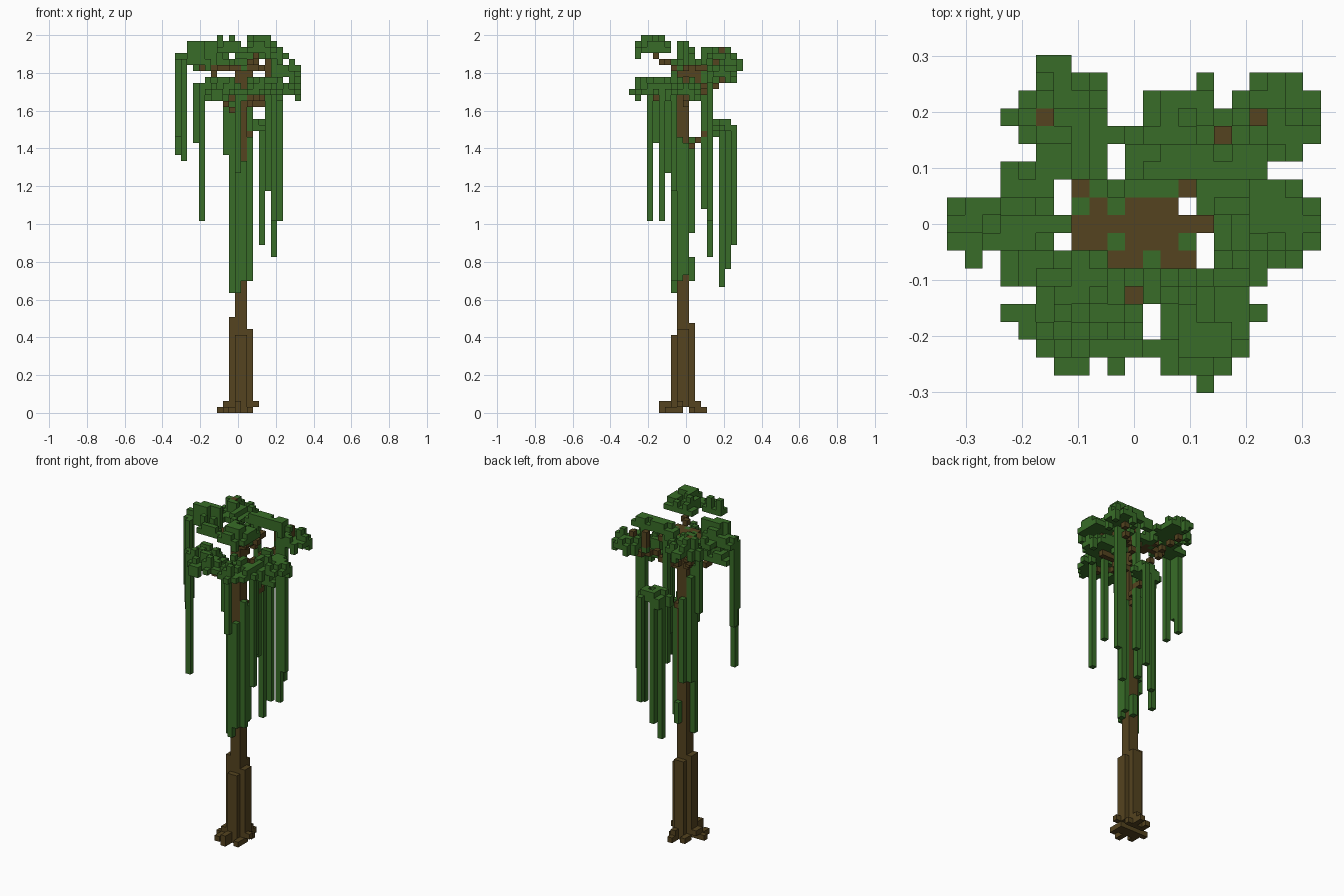
import bpy, bmesh, random
from mathutils import Vector
from itertools import product

random.seed(4)
if "Cube" in bpy.data.objects:
    bpy.data.objects.remove(bpy.data.objects["Cube"])

NX, NY, NZ = 21, 19, 63
S = 2 / NZ  # block size


def material(name, rgb):
    m = bpy.data.materials.new(name)
    m.use_nodes = True
    m.diffuse_color = (*rgb, 1)
    m.node_tree.nodes["Principled BSDF"].inputs["Base Color"].default_value = (*rgb, 1)
    return m


BARK = material("bark_brown", (0.089, 0.057, 0.014))
LEAF = material("leaf_green", (0.040, 0.152, 0.021))


def box(x0, x1, y0, y1, z0, z1):
    """All block cells in an inclusive range."""
    return set(product(range(x0, x1 + 1), range(y0, y1 + 1), range(z0, z1 + 1)))


def line(a, b):
    """A one-block-thick path from cell a to cell b."""
    a, b = Vector(a), Vector(b)
    n = int(max(abs(c) for c in b - a))
    return {tuple(round(c) for c in a.lerp(b, t / n)) for t in range(n + 1)}


def build(name, cells, mat):
    """Mesh of the exposed faces of a set of block cells."""
    bm = bmesh.new()
    verts = {}

    def corner(p):
        if p not in verts:
            verts[p] = bm.verts.new(((p[0] - NX / 2) * S, (p[1] - NY / 2) * S, p[2] * S))
        return verts[p]

    for cell in sorted(cells):
        for axis, side in product(range(3), (0, 1)):
            near = list(cell)
            near[axis] += 2 * side - 1
            if tuple(near) in cells:
                continue
            u, v = (axis + 1) % 3, (axis + 2) % 3
            ring = []
            for du, dv in ((0, 0), (1, 0), (1, 1), (0, 1)):
                p = list(cell)
                p[axis] += side
                p[u] += du
                p[v] += dv
                ring.append(corner(tuple(p)))
            bm.faces.new(ring if side else ring[::-1])
    mesh = bpy.data.meshes.new(name)
    bm.to_mesh(mesh)
    bm.free()
    mesh.materials.append(mat)
    bpy.context.collection.objects.link(bpy.data.objects.new(name, mesh))


# Trunk: tall core with buttresses of different heights
trunk = box(10, 11, 8, 9, 1, 57)
trunk |= box(9, 9, 8, 9, 1, 15) | box(10, 11, 7, 7, 1, 12) | box(12, 12, 8, 9, 1, 13)
trunk |= box(10, 11, 10, 10, 1, 14)

# Roots
roots = box(9, 12, 7, 8, 0, 0) | box(10, 12, 10, 10, 0, 0) | box(7, 8, 8, 8, 0, 0)
roots |= box(8, 8, 8, 9, 1, 1) | box(10, 10, 5, 6, 0, 1) | box(9, 9, 10, 11, 0, 0)
roots |= box(11, 11, 11, 12, 0, 0) | box(13, 13, 8, 8, 1, 1) | box(8, 8, 6, 7, 0, 0)
roots |= box(12, 12, 6, 7, 0, 0) | box(11, 11, 11, 11, 1, 1)

# Branches: crown fork, then an arm to each leaf cluster
branches = box(7, 14, 9, 9, 57, 57) | box(10, 12, 8, 10, 56, 57)
branches |= box(12, 13, 7, 7, 57, 57) | box(9, 10, 7, 7, 57, 57) | box(7, 8, 8, 8, 57, 57)
branches |= box(8, 8, 10, 10, 57, 57) | {(7, 11, 57), (13, 11, 57)}
for start, tip in (((8, 9, 57), (4, 9, 57)), ((9, 7, 50), (7, 4, 52)),
                   ((11, 8, 51), (14, 4, 52)), ((12, 9, 51), (17, 9, 52)),
                   ((11, 10, 52), (17, 15, 55)), ((9, 10, 52), (5, 15, 57)),
                   ((11, 9, 44), (12, 13, 46)), ((11, 10, 54), (13, 12, 57)),
                   ((12, 7, 57), (13, 4, 59))):
    branches |= line(start, tip)
# Bare branch ends showing through the leaves
branches |= box(5, 5, 15, 15, 58, 60) | box(17, 17, 15, 15, 56, 58) | box(15, 15, 14, 14, 56, 58)
branches -= trunk
wood = trunk | branches


def leaves(name, level, *patches, tuft=frozenset(), droop=0.35):
    """Leaf cluster: flat patches (x0, x1, y0, y1), heaped inside, drooping at the rim."""
    base = set().union(*(box(*p, level, level) for p in patches))
    cells = base | tuft
    for x, y, z in sorted(base):
        around = sum((x + a, y + b, z) in base
                     for a, b in ((1, 0), (-1, 0), (0, 1), (0, -1)))
        if around >= 3 and random.random() < 0.8:
            cells.add((x, y, z + 1))
            if around == 4 and random.random() < 0.45:
                cells.add((x, y, z + 2))
        elif around <= 3 and random.random() < droop:
            cells.add((x, y, z - 1))
    build(name, cells - wood, LEAF)


# Canopy clusters
leaves("back_right_leaves", 58, (5, 6, 18, 18), (5, 8, 12, 17), (4, 8, 14, 16),
       (3, 3, 15, 15), (9, 9, 14, 14))
leaves("low_back_leaves", 47, (14, 14, 17, 17), (11, 14, 16, 16), (11, 15, 15, 15),
       (10, 14, 14, 14))
leaves("back_left_leaves", 56, (17, 19, 17, 17), (16, 20, 14, 16), (16, 19, 13, 13),
       (15, 15, 14, 14))
leaves("back_top_leaves", 59, (10, 18, 13, 13), (10, 17, 12, 12),
       tuft=box(11, 17, 12, 12, 60, 60))
leaves("right_leaves", 58, (3, 5, 11, 12), (0, 5, 8, 10), (6, 6, 9, 9), (1, 1, 7, 7),
       tuft=box(3, 6, 9, 9, 59, 61) | box(2, 4, 8, 8, 60, 61))
leaves("centre_leaves", 57, (8, 12, 11, 11), (7, 7, 10, 10), (9, 9, 10, 10),
       (9, 9, 8, 8), (13, 13, 8, 8), (11, 11, 7, 7), droop=0)
leaves("left_leaves", 53, (14, 19, 11, 11), (14, 14, 10, 10), (15, 20, 8, 10),
       (15, 19, 7, 7), droop=0.2)
leaves("front_right_leaves", 53, (3, 8, 7, 7), (3, 9, 6, 6), (5, 9, 5, 5), (3, 10, 4, 4),
       (4, 10, 3, 3), (5, 10, 2, 2), (6, 7, 1, 1), (9, 9, 1, 1))
leaves("front_left_leaves", 53, (11, 17, 6, 6), (11, 16, 5, 5), (12, 17, 4, 4),
       (12, 16, 3, 3), (11, 16, 2, 2), (12, 15, 1, 1), (14, 14, 0, 0))
leaves("front_top_leaves", 60, (11, 16, 5, 6), (12, 16, 3, 4), (11, 16, 2, 2),
       (12, 15, 1, 1), (7, 10, 2, 3), droop=0.2,
       tuft=box(13, 15, 2, 3, 61, 62) | box(7, 7, 3, 3, 61, 62) | box(9, 9, 3, 3, 61, 62))

# Vines: column x, y, bottom, top
vines = set()
for x, y, low, high in ((0, 9, 43, 58), (0, 8, 46, 58), (1, 7, 42, 58), (3, 4, 45, 54),
                        (4, 3, 32, 54), (16, 5, 32, 52), (15, 7, 37, 52), (16, 13, 26, 58),
                        (17, 13, 32, 56), (14, 17, 28, 47), (12, 16, 24, 47),
                        (11, 15, 21, 47), (12, 12, 34, 58), (10, 6, 40, 52),
                        (10, 7, 20, 39), (11, 7, 22, 41), (9, 8, 20, 51),
                        (9, 9, 30, 49), (12, 8, 22, 45), (12, 9, 23, 44), (8, 8, 43, 52),
                        (10, 10, 30, 45), (11, 10, 22, 25)):
    vines |= box(x, x, y, y, low, high)

build("trunk", trunk, BARK)
build("roots", roots - trunk, BARK)
build("branches", branches, BARK)
build("hanging_vines", vines - wood, LEAF)
